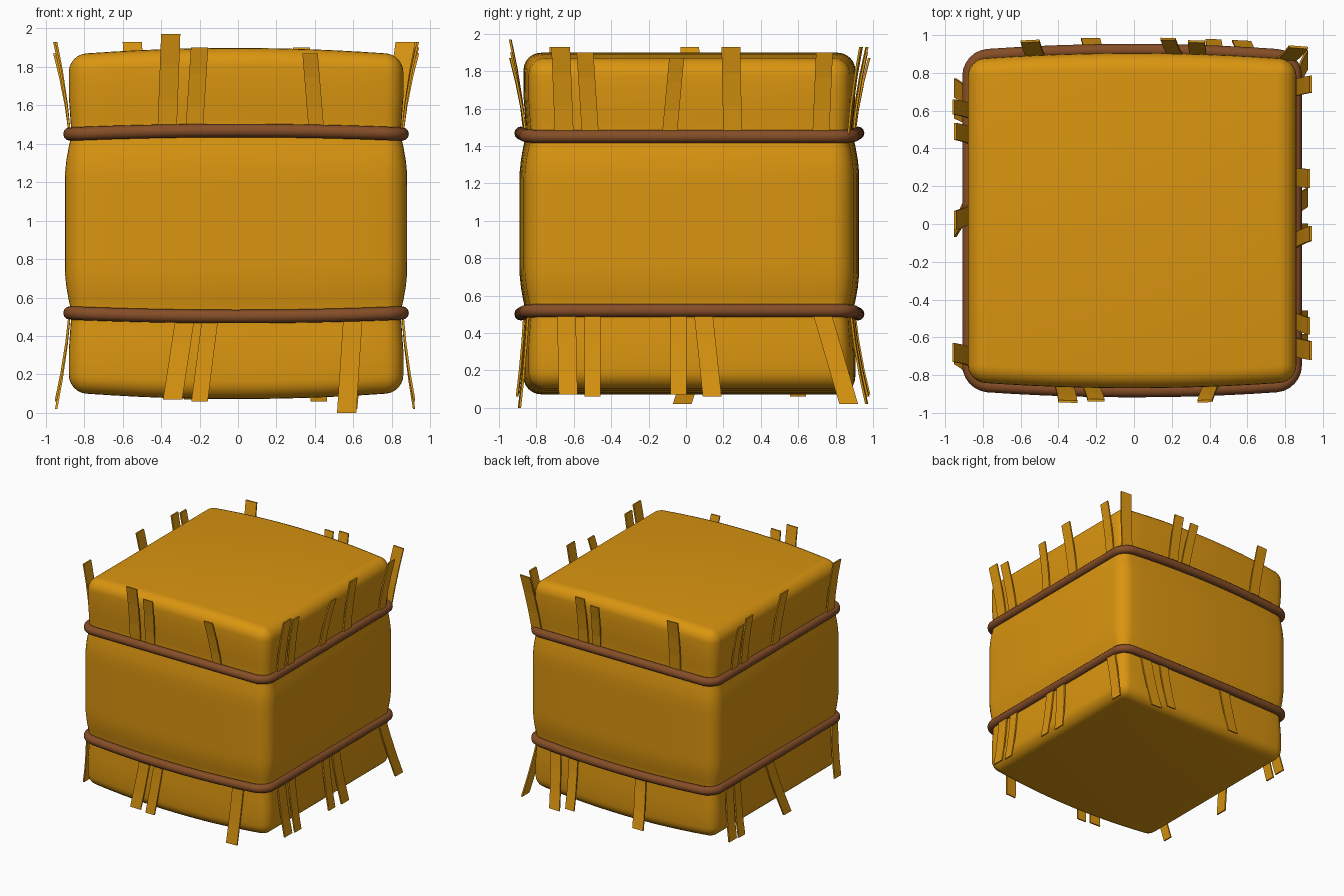
import bpy, bmesh, math
from mathutils import Vector

if "Cube" in bpy.data.objects:
    bpy.data.objects.remove(bpy.data.objects["Cube"])

CX, CY, CZ = -0.01, 0.018, 0.985     # bale centre
HX, HY, HZ = 0.89, 0.873, 0.878      # half sizes before the bulge


def material(name, rgb):
    m = bpy.data.materials.new(name)
    m.diffuse_color = (*rgb, 1)
    m.use_nodes = True
    m.node_tree.nodes["Principled BSDF"].inputs["Base Color"].default_value = m.diffuse_color
    return m


STRAW = material("golden straw", (0.70, 0.30, 0.005))
ROPE = material("brown rope", (0.235, 0.075, 0.02))


def bulge(x):
    return 1 + 0.04 * (1 - (x / 0.87) ** 2)


def place(x, y, z):
    """Swell the centre of the bale, then move it into position."""
    k = bulge(x)
    return Vector((x + CX, y * k + CY, z * k + CZ))


def full_ring(hx, hy, r):
    """Rounded rectangle; front half left to right, then back half reversed."""
    left = [(-hx + r - r * math.cos(a), -hy + r - r * math.sin(a))
            for a in [i * math.pi / 12 for i in range(7)]]
    n = 12
    mid = [((hx - r) * (-1 + 2 * i / n), -hy) for i in range(1, n)]
    front = left + mid + [(-x, y) for x, y in reversed(left)]
    return front + [(x, -y) for x, y in reversed(front)]


def finish(bm, name, mat, smooth=None):
    bmesh.ops.recalc_face_normals(bm, faces=bm.faces)
    me = bpy.data.meshes.new(name)
    bm.to_mesh(me)
    bm.free()
    me.materials.append(mat)
    ob = bpy.data.objects.new(name, me)
    bpy.context.collection.objects.link(ob)
    if smooth:
        bpy.ops.object.select_all(action='DESELECT')
        bpy.context.view_layer.objects.active = ob
        ob.select_set(True)
        bpy.ops.object.shade_smooth_by_angle(angle=math.radians(smooth))


def inset(z):
    """How far the side sits in at height z: pinched at the ropes, rounded at the ends."""
    z = abs(z)
    pinch = 0.034 * min(1, max(0, (z - 0.25) / 0.21)) ** 1.6
    relax = 0.014 * min(1, max(0, (z - 0.46) / 0.2))
    e = max(0, (z - HZ + FILLET) / FILLET)
    return pinch - relax + FILLET * (1 - math.sqrt(max(0, 1 - e * e)))


# Bale body: stacked rounded rectangles
FILLET = 0.09
side = [i * (HZ - FILLET) / 12 for i in range(12)]
side += [HZ - FILLET + FILLET * math.sin(i * math.pi / 12) for i in range(7)]
levels = [-z for z in reversed(side[1:])] + side
bm = bmesh.new()
rings = []
for z in levels:
    d = inset(z)
    pts = full_ring(HX - d, HY - d, max(0.11 - d, 0.012))
    rings.append([bm.verts.new(place(x, y, z)) for x, y in pts])
n = len(rings[0])
for a, b in zip(rings, rings[1:]):
    for i in range(n):
        bm.faces.new((a[i], a[(i + 1) % n], b[(i + 1) % n], b[i]))
for ring in (rings[0], rings[-1]):            # curved caps
    for i in range(n // 2 - 1):
        bm.faces.new((ring[i], ring[i + 1], ring[n - 2 - i], ring[n - 1 - i]))
finish(bm, "bale_body", STRAW, 40)

# Two ropes around the bale
for name, z in (("lower_rope", -0.465), ("upper_rope", 0.465)):
    path = [place(x, y, z) for x, y in full_ring(0.864, 0.866, 0.1)]
    bm = bmesh.new()
    loops = []
    for i, p in enumerate(path):
        t = path[(i + 1) % len(path)] - path[i - 1]
        out = Vector((t.y, -t.x, 0)).normalized()
        loops.append([bm.verts.new(p + 0.035 * (out * math.cos(a) + Vector((0, 0, math.sin(a)))))
                      for a in [j * math.pi / 6 for j in range(12)]])
    for i, b in enumerate(loops):
        a = loops[i - 1]
        for j in range(12):
            bm.faces.new((a[j - 1], a[j], b[j], b[j - 1]))
    finish(bm, name, ROPE, 50)


def straw(bm, side, u0, u1, z0, ztip, w, flare):
    """Thin bent strip from under a rope, leaning away from the bale."""
    sign = 1 if side in ("back", "right") else -1
    prev = None
    for t in (0, 0.35, 0.7, 1):
        u, z = u0 + (u1 - u0) * t, z0 + (ztip - z0) * t
        off = -0.012 + (flare + 0.012) * (0.55 * t + 0.45 * t * t)
        sec = []
        for du, dd in ((-w, 0), (w, 0), (w, .012), (-w, .012)):
            v = u + du / 2
            if side in ("front", "back"):
                p = (v, CY + sign * ((HY - 0.02) * bulge(v - CX) + off + dd), z)
            else:
                p = (CX + sign * (HX - 0.02 + off + dd), v, z)
            sec.append(bm.verts.new(p))
        if prev:
            for i in range(4):
                bm.faces.new((prev[i - 1], prev[i], sec[i], sec[i - 1]))
        else:
            bm.faces.new(sec)
        prev = sec
    bm.faces.new(prev)


# Loose straws: (place at the rope, place at the tip), above and below the ropes
UP = {
    "front": [(-.37, -.35), (-.23, -.2), (.41, .375)],
    "back": [(-.52, -.55), (.34, .33), (.22, .18), (.8, .87)],
    "right": [(-.65, -.67), (-.51, -.54), (-.09, -.05), (.25, .24), (.72, .74)],
    "left": [(-.7, -.68), (.47, .49), (.6, .62), (.05, .02)],
}
DOWN = {
    "front": [(-.27, -.34), (-.14, -.2), (.6, .565)],
    "back": [(-.2, -.23), (.44, .42), (.62, .57)],
    "right": [(-.64, -.63), (-.5, -.5), (.72, .87), (-.04, -.04), (.09, .14)],
    "left": [(.66, .72), (.56, .6), (.14, -.02), (-.76, -.7)],
}
LEAN = {"front": 0.03, "back": 0.07, "right": 0.05, "left": 0.06}
for side in UP:
    bm = bmesh.new()
    for i, (u0, u1) in enumerate(UP[side]):
        top = 1.97 if side == "front" and i == 0 else 1.93 - 0.03 * (i % 3)
        straw(bm, side, u0, u1, 1.44, top, 0.1 - 0.01 * (i % 3), 0.07 - 0.01 * (i % 2))
    for i, (u0, u1) in enumerate(DOWN[side]):
        tip = 0.07 - 0.01 * (i % 3)
        if i == 2:
            tip = 0.0 if side == "front" else 0.02
        straw(bm, side, u0, u1, 0.53, tip, 0.1 - 0.015 * (i % 2), LEAN[side])
    finish(bm, side + "_loose_straws", STRAW)
